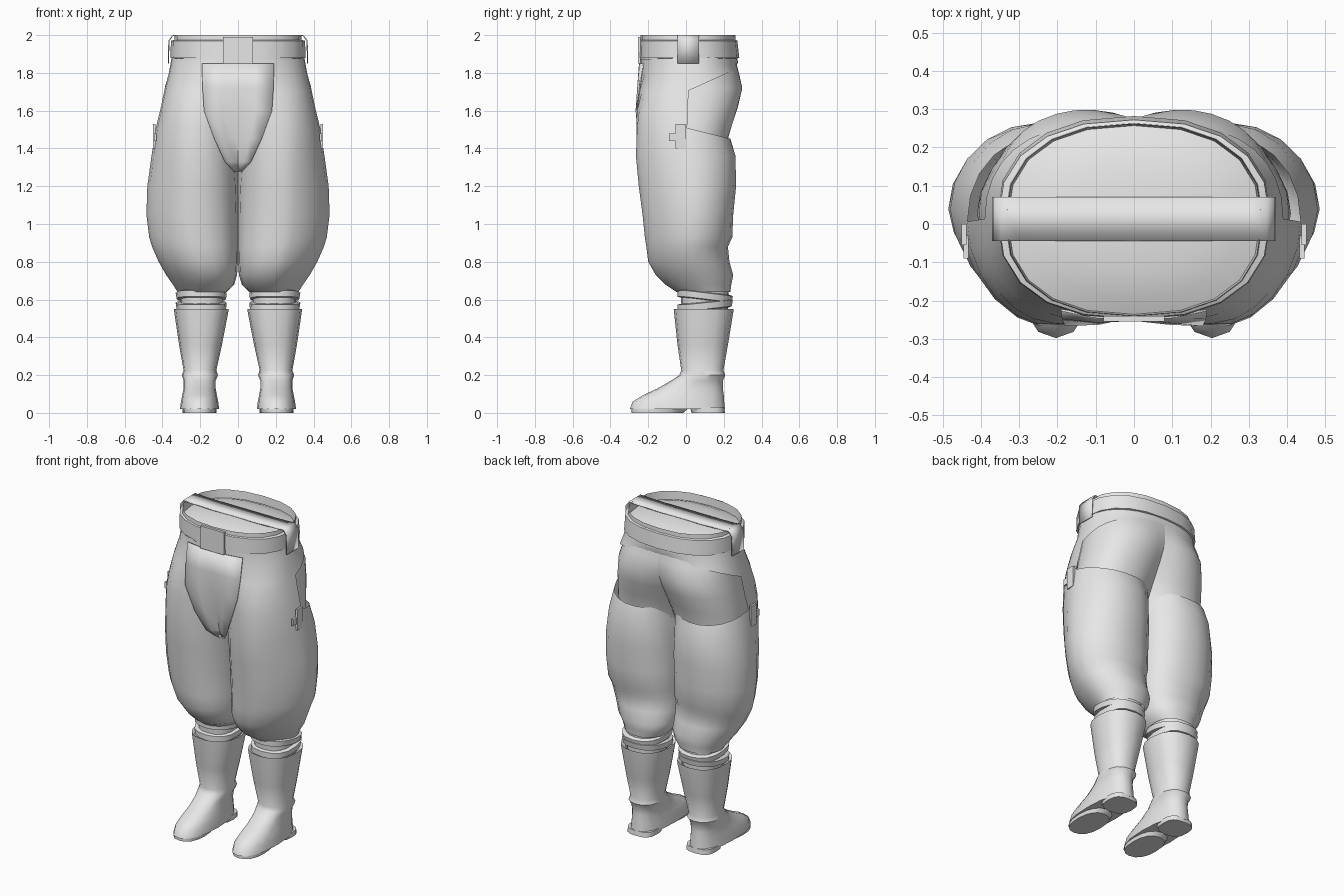
import bpy, bmesh, math

grey = bpy.data.materials.new("light_grey")
grey.diffuse_color = (0.8, 0.8, 0.8, 1)


def power(v, p):
    return math.copysign(abs(v) ** p, v)


def finish(name, bm, mirror=False, thick=0, angle=40):
    """Turn a bmesh into a shaded, optionally mirrored object."""
    bmesh.ops.remove_doubles(bm, verts=bm.verts, dist=0.0005)
    bmesh.ops.recalc_face_normals(bm, faces=bm.faces)
    me = bpy.data.meshes.new(name)
    bm.to_mesh(me)
    bm.free()
    me.materials.append(grey)
    me.shade_smooth()
    me.set_sharp_from_angle(angle=math.radians(angle))
    ob = bpy.data.objects.new(name, me)
    bpy.context.collection.objects.link(ob)
    if thick:
        m = ob.modifiers.new("thickness", 'SOLIDIFY')
        m.thickness = thick
        m.offset = 0
    if mirror:
        m = ob.modifiers.new("mirror", 'MIRROR')
        m.use_mirror_merge = False
    return ob


def ring(z, x0, x1, y0, y1, d=0.0, tilt=0.0, n=20, p=0.85, leg=False):
    """Oval section; d = 1 opens it into half of a shared torso oval.
    leg sharpens the outer front and moves the widest point back."""
    pts = []
    w = x1 - x0
    cy = y0 + (y1 - y0) * (0.56 - 0.05 * d if leg else 0.5)
    for i in range(n + 1):
        a = -math.pi + 2 * math.pi * i / n
        c, s = math.cos(a), math.sin(a)
        q = p
        if leg and c > 0:
            q = 1.25 - 0.35 * d if s < 0 else 1.0 - 0.1 * d
        ry = cy - y0 if s < 0 else y1 - cy
        ox, oy = (x0 + x1) / 2 + w / 2 * power(c, q), ry * power(s, q)
        hx = x0 + w * power(max(0, math.cos(a / 2)), 0.9)
        hy = ry * power(math.sin(a / 2), 0.9)
        pts.append([ox + (hx - ox) * d, oy + (hy - oy) * d, z])
    # stretch the blend back to the full depth
    lo, hi = min(q[1] for q in pts), max(q[1] for q in pts)
    for q in pts:
        q[1] = cy + q[1] * ((y0 - cy) / lo if q[1] < 0 else (y1 - cy) / hi)
        q[2] += tilt * max(0, q[1])
    return pts


def loft(name, rings, caps=(), skip=None, mirror=True, thick=0, **opts):
    bm = bmesh.new()
    rows = [[bm.verts.new(c) for c in ring(*r, **opts)] for r in rings]
    for j in range(len(rows) - 1):
        a, b = rows[j], rows[j + 1]
        for i in range(len(a) - 1):
            q = (a[i], a[i + 1], b[i + 1], b[i])
            mid_y = sum(v.co.y for v in q) / 4
            if not (skip and skip(j, mid_y)):
                bm.faces.new(q)
    for c in caps:
        bm.faces.new(rows[c][:-1])
    return finish(name, bm, mirror, thick)


def box(name, x0, x1, y0, y1, z0, z1, mirror=False):
    bm = bmesh.new()
    bmesh.ops.create_cube(bm, size=1)
    for v in bm.verts:
        v.co.x = x1 if v.co.x > 0 else x0
        v.co.y = y1 if v.co.y > 0 else y0
        v.co.z = z1 if v.co.z > 0 else z0
    return finish(name, bm, mirror)


def sheet(name, rows, thick=0, mirror=False):
    bm = bmesh.new()
    vs = [[bm.verts.new(c) for c in r] for r in rows]
    for a, b in zip(vs, vs[1:]):
        for i in range(len(a) - 1):
            bm.faces.new((a[i], a[i + 1], b[i + 1], b[i]))
    return finish(name, bm, mirror, thick)


# Baggy trouser legs, open over the seat
trousers = [
    (0.64, 0.06, 0.32, -0.05, 0.235),
    (0.68, 0.02, 0.345, -0.11, 0.24),
    (0.73, 0.005, 0.38, -0.16, 0.25),
    (0.80, 0, 0.42, -0.20, 0.23),
    (0.88, 0, 0.455, -0.21, 0.222),
    (0.93, 0, 0.47, -0.218, 0.245),
    (1.05, 0, 0.485, -0.23, 0.25),
    (1.20, 0, 0.48, -0.25, 0.265, 0.05),
    (1.36, 0, 0.458, -0.265, 0.262, 0.2),
    (1.51, 0, 0.435, -0.263, 0.235, 0.4, -0.25),
    (1.60, 0, 0.412, -0.26, 0.25, 0.6, 0.1),
    (1.70, 0, 0.39, -0.252, 0.26, 0.85, 0.45),
    (1.80, 0, 0.365, -0.243, 0.275, 1, 0.2),
    (1.90, 0, 0.348, -0.24, 0.27, 1),
]
loft("trousers", trousers, skip=lambda j, y: j in (9, 10) and y > 0, leg=True)

# Seat and hips beneath the trousers
loft("seat", [
    (1.20, 0.02, 0.40, -0.18, 0.21, 0.1),
    (1.32, 0.01, 0.41, -0.19, 0.205, 0.2),
    (1.45, 0, 0.405, -0.19, 0.222, 0.5),
    (1.53, 0, 0.395, -0.19, 0.245, 0.6),
    (1.62, 0, 0.38, -0.19, 0.275, 0.7),
    (1.72, 0, 0.362, -0.19, 0.298, 0.8),
    (1.80, 0, 0.345, -0.19, 0.28, 0.92),
    (1.90, 0, 0.335, -0.19, 0.255, 1),
], leg=True)

# Waistband with a low domed top, and the belt
loft("waistband", [
    (1.992, -0.06, 0.06, -0.03, 0.05),
    (1.987, -0.18, 0.18, -0.12, 0.14),
    (1.97, -0.27, 0.27, -0.19, 0.21),
    (1.95, -0.33, 0.33, -0.236, 0.257),
    (2.00, -0.335, 0.335, -0.24, 0.262),
    (1.87, -0.345, 0.345, -0.245, 0.268),
], caps=(0,), mirror=False)
loft("belt", [
    (1.975, -0.335, 0.335, -0.24, 0.262),
    (1.97, -0.355, 0.355, -0.247, 0.272),
    (1.88, -0.358, 0.358, -0.25, 0.282),
    (1.875, -0.34, 0.34, -0.235, 0.265),
], mirror=False)
box("buckle", -0.08, 0.08, -0.255, -0.24, 1.85, 1.99)

# Strap across the top, folding down over both sides of the belt
strap = [(0.368, 1.85), (0.366, 1.97), (0.345, 1.998), (0.3, 1.995), (0.15, 1.992)]
strap += [(-x, z) for x, z in reversed(strap)]
sheet("waist_strap", [[(x, y, z) for x, z in strap] for y in (-0.045, 0.07)], 0.006)

# Front flap: half width, edge depth, middle depth and height of each row
flap = [(0.19, -0.225, -0.246, 1.85), (0.188, -0.245, -0.25, 1.72),
        (0.18, -0.264, -0.24, 1.60), (0.125, -0.25, -0.21, 1.45),
        (0.07, -0.215, -0.18, 1.33), (0.025, -0.17, -0.155, 1.28)]
sheet("front_flap", [[(-w, e, z), (-w / 2, (e + m) / 2 - 0.008, z), (0, m, z),
                      (w / 2, (e + m) / 2 - 0.008, z), (w, e, z)]
                     for w, e, m, z in flap], 0.006)

# Side tabs on the thighs
box("side_tab", 0.438, 0.45, -0.055, 0, 1.40, 1.53, True)
box("side_tab_tongue", 0.432, 0.445, -0.09, -0.03, 1.44, 1.48, True)

# Calves and their crossed wrappings
loft("calf", [(0.48, 0.085, 0.30, -0.02, 0.22), (0.68, 0.075, 0.31, -0.03, 0.225)],
     caps=(0, 1))
for k, (z, t) in enumerate([(0.555, 0.1), (0.63, -0.12)]):
    loft("calf_wrap_%d" % (k + 1), [
        (z - 0.02, 0.08, 0.305, -0.025, 0.225, 0, t),
        (z - 0.015, 0.063, 0.325, -0.045, 0.242, 0, t),
        (z + 0.018, 0.06, 0.33, -0.045, 0.248, 0, t),
        (z + 0.023, 0.08, 0.305, -0.025, 0.225, 0, t)], n=16)

# Boots with a separate sole and heel
loft("boot", [
    (0.535, 0.075, 0.315, -0.035, 0.228),
    (0.55, 0.05, 0.34, -0.065, 0.252),
    (0.53, 0.052, 0.337, -0.063, 0.25),
    (0.36, 0.085, 0.312, -0.045, 0.222),
    (0.225, 0.115, 0.288, -0.025, 0.198),
    (0.20, 0.106, 0.298, -0.035, 0.208),
    (0.17, 0.118, 0.288, -0.08, 0.195),
    (0.13, 0.118, 0.288, -0.15, 0.195),
    (0.095, 0.112, 0.295, -0.225, 0.20),
    (0.06, 0.105, 0.302, -0.282, 0.202),
    (0.02, 0.10, 0.308, -0.298, 0.206),
], caps=(10,), n=16)
loft("sole", [(0.0, 0.12, 0.29, -0.288, -0.015), (0.022, 0.115, 0.293, -0.288, 0.01)],
     caps=(0, 1), n=16)
loft("heel", [(0.0, 0.115, 0.293, 0.03, 0.206), (0.03, 0.115, 0.293, 0.02, 0.203)],
     caps=(0, 1), n=16, p=0.7)
